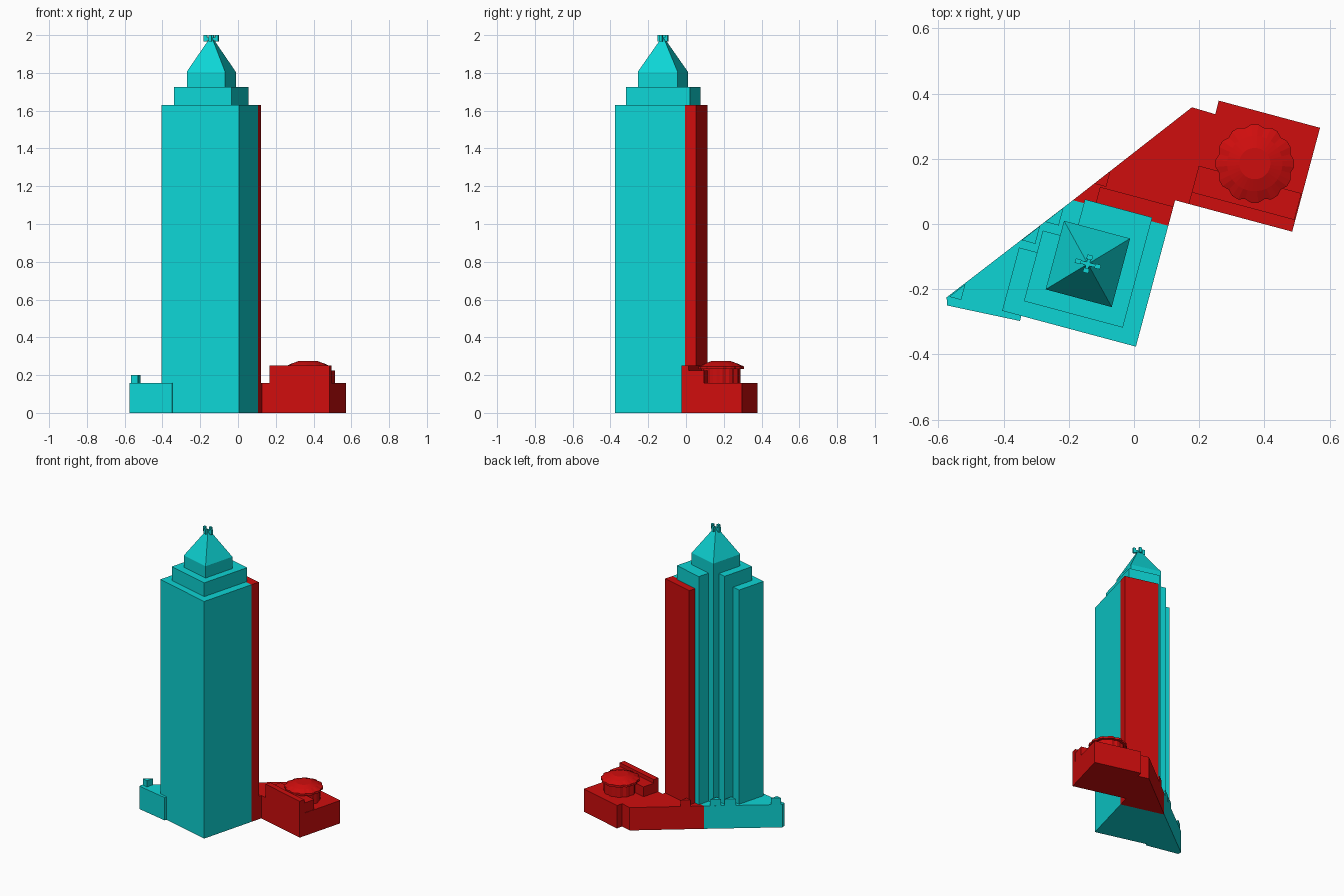
import bpy, bmesh, math
from mathutils import Matrix

if "Cube" in bpy.data.objects:
    bpy.data.objects.remove(bpy.data.objects["Cube"])

ROT = Matrix.Rotation(math.radians(-15), 4, 'Z')   # street grid is turned 15 degrees


def material(name, rgb):
    m = bpy.data.materials.new(name)
    m.diffuse_color = (*rgb, 1)
    m.use_nodes = True
    m.node_tree.nodes["Principled BSDF"].inputs["Base Color"].default_value = m.diffuse_color
    return m


TEAL = material("teal", (0.004, 0.66, 0.66))
RED = material("red", (0.62, 0.004, 0.004))


def loft(name, rings, mat):
    """Closed solid through rings of (x, y, z) points."""
    bm = bmesh.new()
    loops = [[bm.verts.new(p) for p in r] for r in rings]
    n = len(loops[0])
    for a, b in zip(loops, loops[1:]):
        for i in range(n):
            j = (i + 1) % n
            bm.faces.new((a[i], a[j], b[j], b[i]))
    bm.faces.new(loops[0][::-1])
    bm.faces.new(loops[-1])
    bmesh.ops.recalc_face_normals(bm, faces=bm.faces)
    bm.transform(ROT)
    me = bpy.data.meshes.new(name)
    bm.to_mesh(me)
    bm.free()
    me.materials.append(mat)
    ob = bpy.data.objects.new(name, me)
    bpy.context.collection.objects.link(ob)
    return ob


def prism(name, pts, z0, z1, mat):
    return loft(name, [[(x, y, z) for x, y in pts] for z in (z0, z1)], mat)


def rect(x0, x1, y0, y1):
    return [(x0, y0), (x1, y0), (x1, y1), (x0, y1)]


def box(name, x0, x1, y0, y1, z0, z1, mat):
    return prism(name, rect(x0, x1, y0, y1), z0, z1, mat)


def avenue(x):
    """Diagonal lot line along the back."""
    return -0.365 + 1.325 * (x + 0.492)


POD = 0.157      # podium height
SPLIT = 0.022    # line between the two colours

# Podium halves
prism("teal_podium", [(-0.497, -0.366), (-0.49, -0.39), (-0.261, -0.378), (-0.261, -0.362),
                      (0.103, -0.362), (0.103, SPLIT), (-0.2, SPLIT)], 0, POD, TEAL)
prism("red_podium", [(0.103, SPLIT), (0.103, 0.103), (0.475, 0.103), (0.475, 0.433),
                     (0.153, 0.433), (0.154, 0.39), (0.079, 0.392), (-0.2, SPLIT)], 0, POD, RED)

# Tower shaft: L-shaped main tier with its back-left corner stepped away
prism("main_tier", [(-0.322, -0.362), (0.103, -0.362), (0.103, SPLIT), (-0.13, SPLIT),
                    (-0.13, -0.161), (-0.322, -0.161)], 0, 1.63, TEAL)
box("red_slab", -0.13, 0.103, SPLIT, 0.083, 0, 1.63, RED)
prism("second_tier", [(-0.265, -0.316), (0.049, -0.316), (0.049, 0.034), (-0.165, 0.034),
                      (-0.165, -0.092), (-0.265, -0.092)], POD, 1.725, TEAL)
box("core", -0.21, 0.0, -0.264, -0.046, POD, 1.806, TEAL)

# Pyramid roof
CX, CY = -0.105, -0.155
loft("pyramid_roof", [[(x, y, 1.806) for x, y in rect(-0.21, 0.0, -0.264, -0.046)],
                      [(x, y, 1.985) for x, y in rect(CX - .006, CX + .006, CY - .006, CY + .006)]],
     TEAL)

# Finial: crossed plates with raised ends
for k, (hx, hy) in enumerate(((0.036, 0.005), (0.005, 0.026))):
    box(f"finial_plate_{k}", CX - hx, CX + hx, CY - hy, CY + hy, 1.972, 1.988, TEAL)
    for s in (-1, 1):
        x, y = CX + s * (hx - 0.005), CY + s * (hy - 0.005)
        box(f"finial_end_{k}_{s}", x - 0.009, x + 0.009, y - 0.007, y + 0.007, 1.965, 2.0, TEAL)

# Parapet wedges along the diagonal edge
for k, (x0, x1, mat) in enumerate(((-0.49, -0.452, TEAL), (-0.32, -0.277, TEAL),
                                   (-0.265, -0.222, TEAL), (-0.15, -0.112, RED))):
    prism(f"parapet_wedge_{k}", [(x0, avenue(x0)), (x1, avenue(x0)), (x1, avenue(x1))],
          0.06, 0.2, mat)

# Annex: front bar, lower rear bar
box("annex_front_bar", 0.146, 0.475, 0.103, 0.141, 0, 0.25, RED)
box("annex_rear_bar", 0.146, 0.472, 0.141, 0.224, 0, 0.225, RED)

# Scalloped drum with a shallow roof
DX, DY, N = 0.31, 0.275, 36


def ring(r, z, wave=0.0):
    out = []
    for i in range(N):
        a = 2 * math.pi * i / N
        q = r + (wave if i % 3 else -wave)
        out.append((DX + q * math.cos(a), DY + q * math.sin(a), z))
    return out


loft("drum", [ring(0.1, POD - 0.01, 0.003), ring(0.1, 0.238, 0.003)], RED)
loft("drum_roof", [ring(0.117, 0.232, 0.004), ring(0.117, 0.246, 0.004),
                   ring(0.085, 0.262), ring(0.048, 0.275)], RED)
